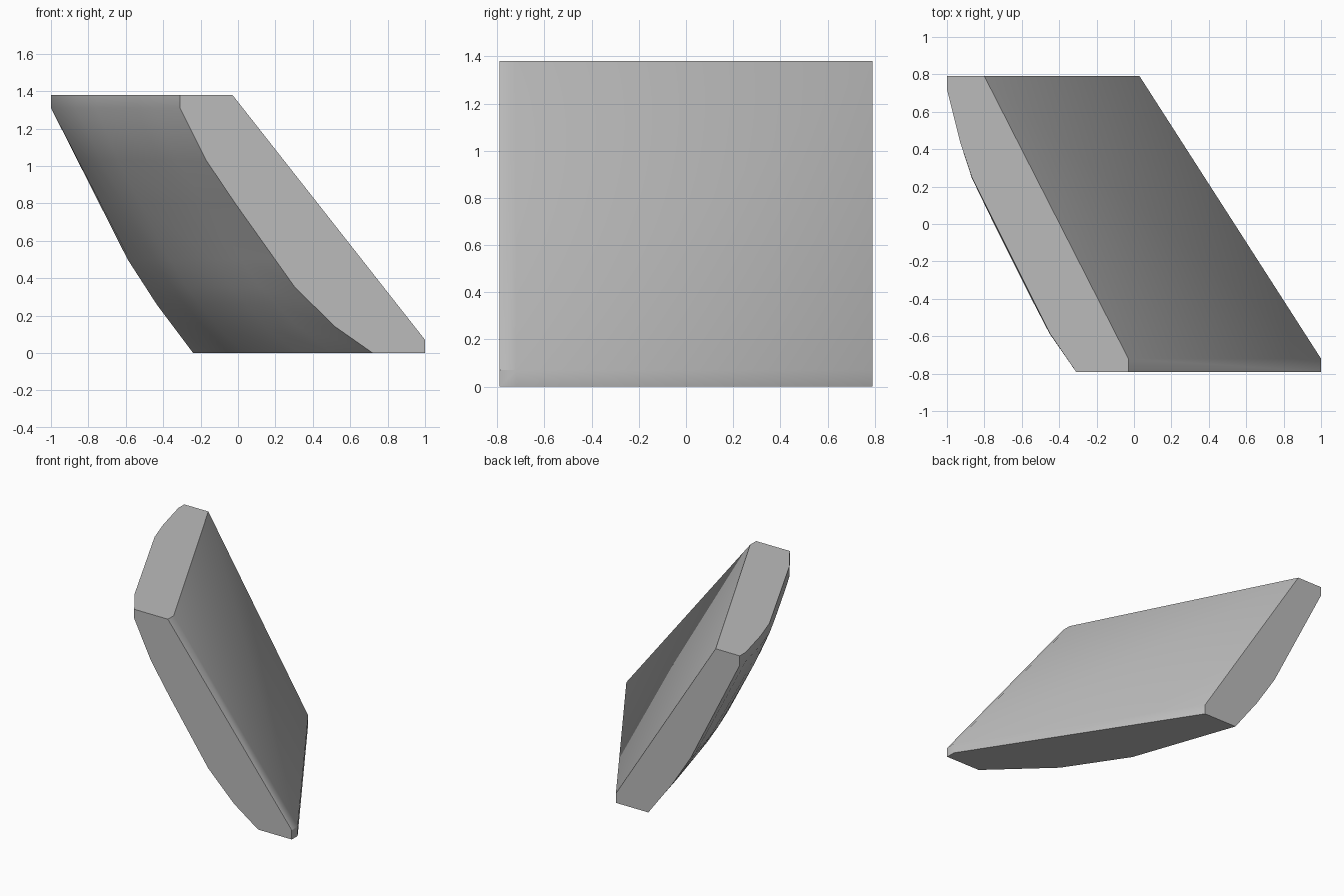
import bpy, bmesh, math

cube = bpy.data.objects.get("Cube")
if cube:
    bpy.data.objects.remove(cube)

HALF, TOP = 0.79, 1.38


def sample(profile, t):
    """Linear interpolation along (t, x) pairs."""
    for (t0, x0), (t1, x1) in zip(profile, profile[1:]):
        if t <= t1:
            return x0 + (x1 - x0) * (t - t0) / (t1 - t0)
    return profile[-1][1]


# Rim profiles of the bulged side: front and back over z, bottom and top over y
front = [(0, .72), (.14, .52), (.35, .305), (.8, -.015), (1.03, -.17), (1.31, -.31), (TOP, -.31)]
back = [(0, -.24), (.26, -.435), (.5, -.59), (1.31, -1), (TOP, -1)]
bottom = [(-HALF, .72), (-.41, .316), (.02, .03), (HALF, -.24)]
top = [(-HALF, -.31), (-.585, -.45), (.245, -.865), (.44, -.93), (.72, -1), (HALF, -1)]


def bulge(y, z):
    """Blend the four rims into one curved patch."""
    v, w = (y + HALF) / (2 * HALF), z / TOP
    rims = (1 - v) * sample(front, z) + v * sample(back, z)
    rims += (1 - w) * sample(bottom, y) + w * sample(top, y)
    corners = (1 - w) * ((1 - v) * .72 - v * .24) + w * ((v - 1) * .31 - v)
    return rims - corners


bm = bmesh.new()


def patch(ys, zs, x_of):
    return [[bm.verts.new((x_of(y, z), y, z)) for z in zs] for y in ys]


def skin(grid):
    for a, b in zip(grid, grid[1:]):
        for k in range(len(a) - 1):
            bm.faces.new((a[k], b[k], b[k + 1], a[k + 1]))


# Bulged side
ys = sorted({y for y, x in bottom + top})
zs = sorted({z for z, x in front + back})
left = patch(ys, zs, bulge)
skin(left)


# Sloping broad side with narrow upright margins at the front and the foot
def slope(y, z):
    if z < 1:
        return .03 if y > 0 else 1
    return -.8 if y > 0 else -.03


right = patch((-HALF, -.72, HALF), (0, .07, TOP), slope)
skin(right)
bmesh.utils.face_split(next(f for f in right[1][1].link_faces if right[2][2] in f.verts),
                       right[1][1], right[2][2])

# Flat end caps
for l, r in ((left[0], right[0]), (left[-1], right[-1]),
             ([c[0] for c in left], [c[0] for c in right]),
             ([c[-1] for c in left], [c[-1] for c in right])):
    bm.faces.new(l + r[::-1])
bmesh.ops.recalc_face_normals(bm, faces=bm.faces)

mesh = bpy.data.meshes.new("slanted_slab")
bm.to_mesh(mesh)
bm.free()
slab = bpy.data.objects.new("slanted_slab", mesh)
bpy.context.collection.objects.link(slab)

# Plain grey finish
grey = bpy.data.materials.new("plain_grey")
grey.use_nodes = True
colour = (.5, .5, .5, 1)
grey.diffuse_color = colour
grey.node_tree.nodes["Principled BSDF"].inputs["Base Color"].default_value = colour
mesh.materials.append(grey)

bpy.context.view_layer.objects.active = slab
slab.select_set(True)
bpy.ops.object.shade_smooth_by_angle(angle=math.radians(35))
